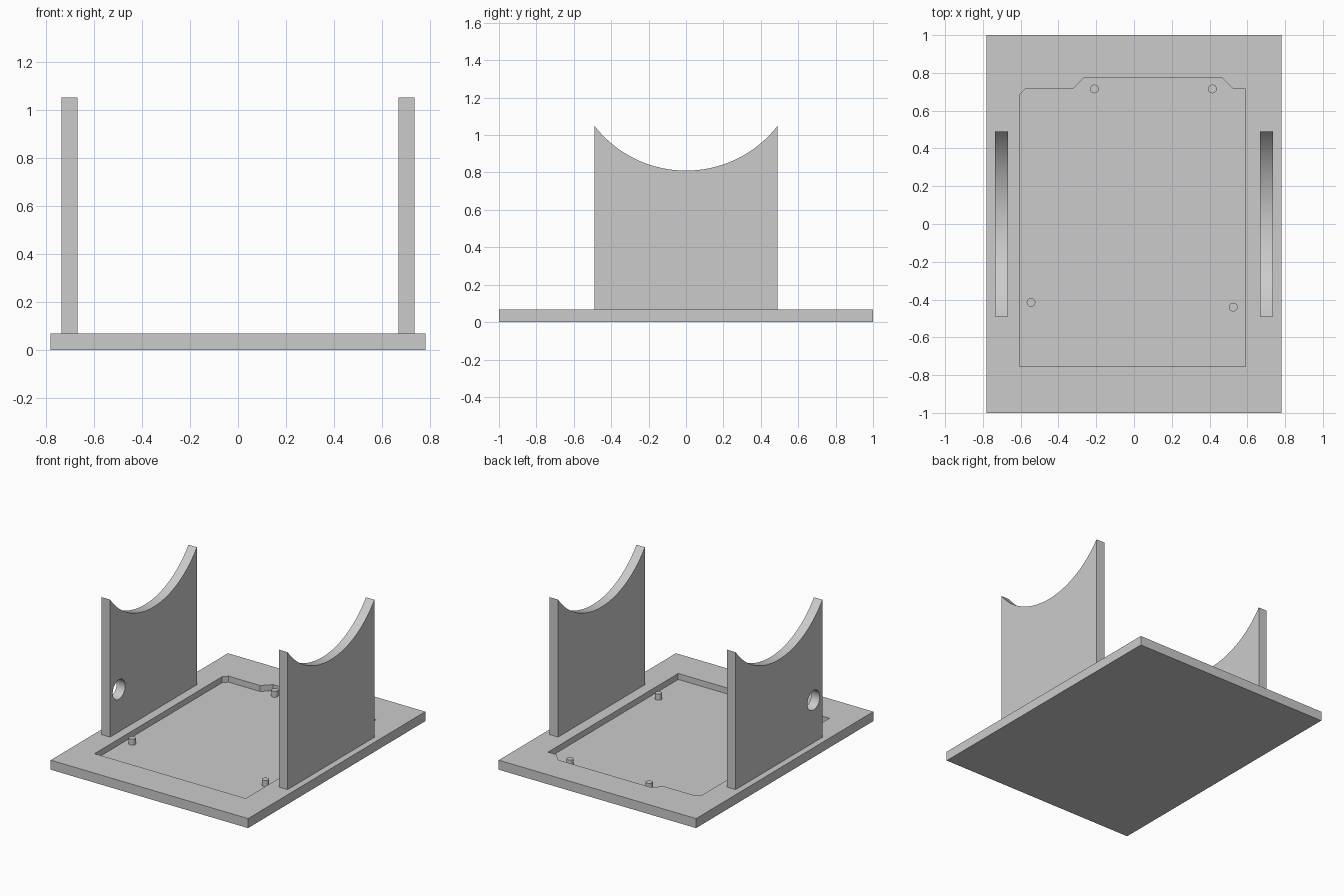
import bpy, bmesh, math
from mathutils import Vector

cube = bpy.data.objects.get("Cube")
if cube:
    bpy.data.objects.remove(cube, do_unlink=True)

grey = bpy.data.materials.new("light_grey")
grey.use_nodes = True
GREY = (0.6, 0.6, 0.6, 1)
grey.diffuse_color = GREY
grey.node_tree.nodes["Principled BSDF"].inputs["Base Color"].default_value = GREY

BASE_TOP = 0.068
POCKET_FLOOR = 0.025


def prism(name, outline, start, offset):
    """Extrude a closed outline of 3D points along an offset."""
    bm = bmesh.new()
    face = bm.faces.new([bm.verts.new(Vector(p) + Vector(start)) for p in outline])
    moved = bmesh.ops.extrude_face_region(bm, geom=[face])["geom"]
    bmesh.ops.translate(bm, vec=offset, verts=[v for v in moved if isinstance(v, bmesh.types.BMVert)])
    bmesh.ops.recalc_face_normals(bm, faces=bm.faces)
    mesh = bpy.data.meshes.new(name)
    bm.to_mesh(mesh)
    bm.free()
    mesh.materials.append(grey)
    obj = bpy.data.objects.new(name, mesh)
    bpy.context.collection.objects.link(obj)
    return obj


def cut(obj, cutter):
    """Subtract the cutter and keep the finished mesh."""
    cutter.hide_render = True
    mod = obj.modifiers.new("cut", "BOOLEAN")
    mod.operation, mod.solver, mod.object = "DIFFERENCE", "EXACT", cutter
    bpy.context.view_layer.update()
    result = bpy.data.meshes.new_from_object(obj.evaluated_get(bpy.context.evaluated_depsgraph_get()))
    obj.modifiers.clear()
    obj.data = result
    bpy.data.objects.remove(cutter, do_unlink=True)


def smooth(obj):
    bpy.ops.object.select_all(action="DESELECT")
    obj.select_set(True)
    bpy.context.view_layer.objects.active = obj
    bpy.ops.object.shade_smooth_by_angle(angle=math.radians(30))


def circle(radius, count):
    steps = [2 * math.pi * i / count for i in range(count)]
    return [(radius * math.cos(a), radius * math.sin(a)) for a in steps]


# Base plate with the recessed tray
corners = [(-0.78, -1, 0), (0.78, -1, 0), (0.78, 1, 0), (-0.78, 1, 0)]
base = prism("base_plate", corners, (0, 0, 0), (0, 0, BASE_TOP))
tray = [(-0.605, -0.755), (0.59, -0.755), (0.59, 0.715), (0.525, 0.715), (0.465, 0.775),
        (-0.265, 0.775), (-0.325, 0.715), (-0.575, 0.715), (-0.605, 0.685)]
cut(base, prism("tray_cutter", [(x, y, 0) for x, y in tray], (0, 0, POCKET_FLOOR), (0, 0, 0.2)))

# Mounting pegs, level with the plate top
pegs = [(-0.21, 0.715), (0.415, 0.715), (-0.545, -0.415), (0.525, -0.44)]
for i, (px, py) in enumerate(pegs):
    ring = [(x, y, 0) for x, y in circle(0.023, 32)]
    smooth(prism(f"mounting_peg_{i + 1}", ring, (px, py, POCKET_FLOOR), (0, 0, BASE_TOP - POCKET_FLOOR)))

# Upright cradle walls with a circular dip in the top edge
HALF, TIP, RADIUS = 0.49, 1.05, 0.62
swing = math.asin(HALF / RADIUS)
centre_z = TIP + RADIUS * math.cos(swing)
dip = []
for i in range(49):
    a = swing * (1 - i / 24)
    dip.append((0, RADIUS * math.sin(a), centre_z - RADIUS * math.cos(a)))
profile = [(0, -HALF, BASE_TOP), (0, HALF, BASE_TOP)] + dip
for name, x in (("right_cradle_wall", -0.735), ("left_cradle_wall", 0.668)):
    wall = prism(name, profile, (x, 0, 0), (0.067, 0, 0))
    if x < 0:
        # Cable hole through the right wall only
        hole = [(0, y, z) for y, z in circle(0.07, 48)]
        cut(wall, prism("hole_cutter", hole, (x - 0.1, -0.39, 0.37), (0.3, 0, 0)))
    smooth(wall)
